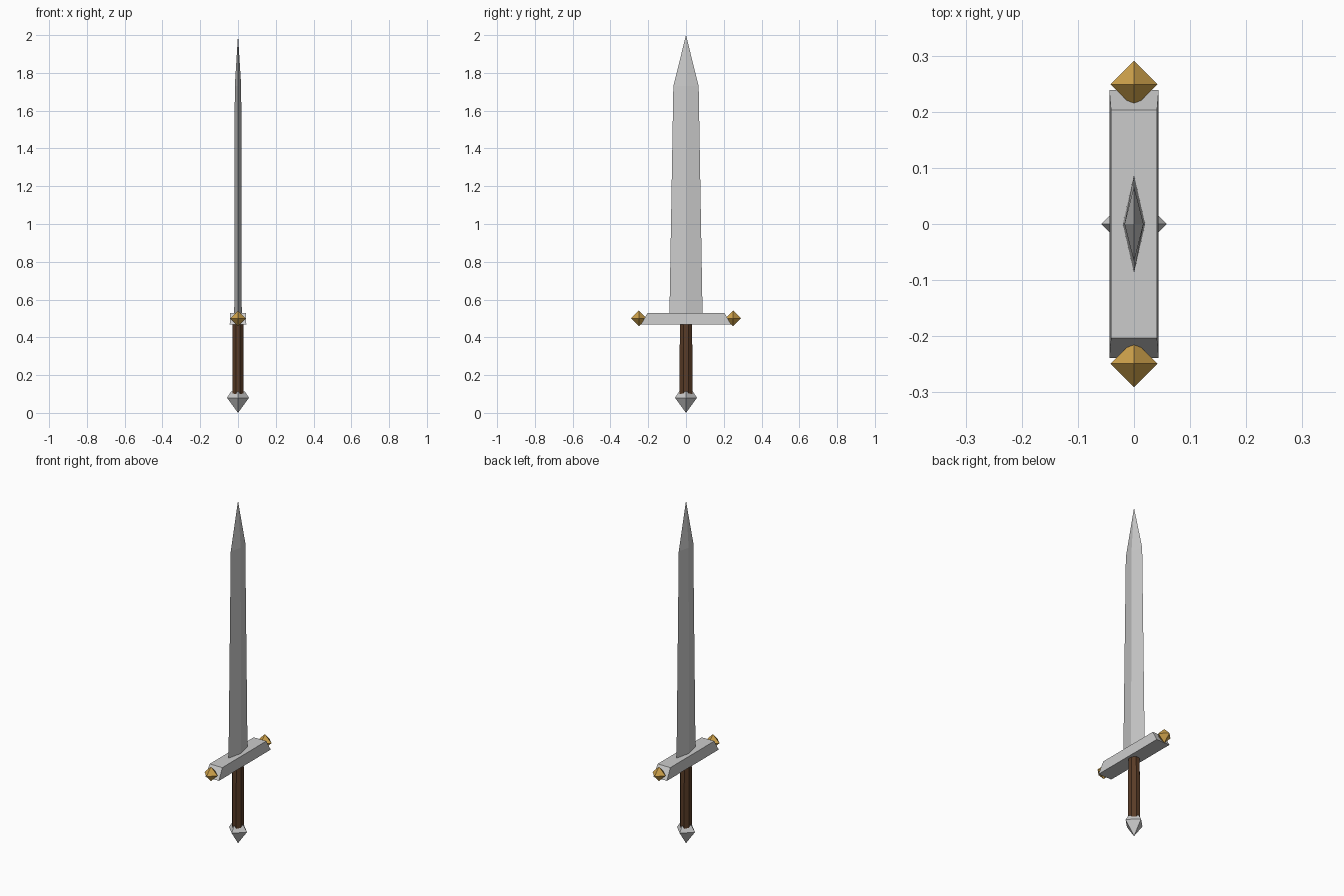
import bpy, bmesh, math

if "Cube" in bpy.data.objects:
    bpy.data.objects.remove(bpy.data.objects["Cube"])


def material(name, color):
    m = bpy.data.materials.new(name)
    m.diffuse_color = (*color, 1)
    m.use_nodes = True
    m.node_tree.nodes["Principled BSDF"].inputs["Base Color"].default_value = m.diffuse_color
    return m


def loft(name, rings, sides, phase=0.0, mat=None):
    """Stack flat rings (z, radius_x, radius_y); zero radius makes a point."""
    bm = bmesh.new()
    loops = []
    for z, rx, ry in rings:
        if rx == 0:
            loops.append([bm.verts.new((0, 0, z))])
            continue
        angles = [phase + math.tau * i / sides for i in range(sides)]
        loops.append([bm.verts.new((rx * math.cos(a), ry * math.sin(a), z)) for a in angles])
    for low, high in zip(loops, loops[1:]):
        for i in range(sides):
            j = (i + 1) % sides
            if len(low) == 1:
                bm.faces.new((low[0], high[j], high[i]))
            elif len(high) == 1:
                bm.faces.new((low[i], low[j], high[0]))
            else:
                bm.faces.new((low[i], low[j], high[j], high[i]))
    for loop in (loops[0], loops[-1]):
        if len(loop) > 1:
            bm.faces.new(loop)
    bmesh.ops.recalc_face_normals(bm, faces=bm.faces)
    mesh = bpy.data.meshes.new(name)
    bm.to_mesh(mesh)
    bm.free()
    obj = bpy.data.objects.new(name, mesh)
    bpy.context.collection.objects.link(obj)
    if mat:
        mesh.materials.append(mat)
    return obj


wood = material("dark_wood", (0.10, 0.045, 0.02))
gold = material("gold", (0.62, 0.36, 0.07))

# Diamond-section blade, tapering to a point
loft("blade", [(0.5, 0.02, 0.088), (1.73, 0.017, 0.067), (2.0, 0, 0)], 4)

# Crossguard with sloping ends
r2 = math.sqrt(2)
loft("crossguard", [(0.467, 0.044 * r2, 0.239 * r2), (0.53, 0.041 * r2, 0.203 * r2)],
     4, math.pi / 4)

# Gem-shaped guard tips
for side, label in ((-1, "front"), (1, "back")):
    tip = loft("guard_tip_" + label, [(-0.042, 0, 0), (0, 0.042, 0.042), (0.042, 0, 0)], 4, 0, gold)
    tip.location = (0, side * 0.249, 0.5)

# Eight-sided grip
loft("grip", [(0.1, 0.031, 0.036), (0.35, 0.031, 0.036), (0.48, 0.03, 0.034)],
     8, math.pi / 8, wood)

# Pointed pommel
loft("pommel", [(0, 0, 0), (0.08, 0.058, 0.058), (0.113, 0.036, 0.036)], 4)
